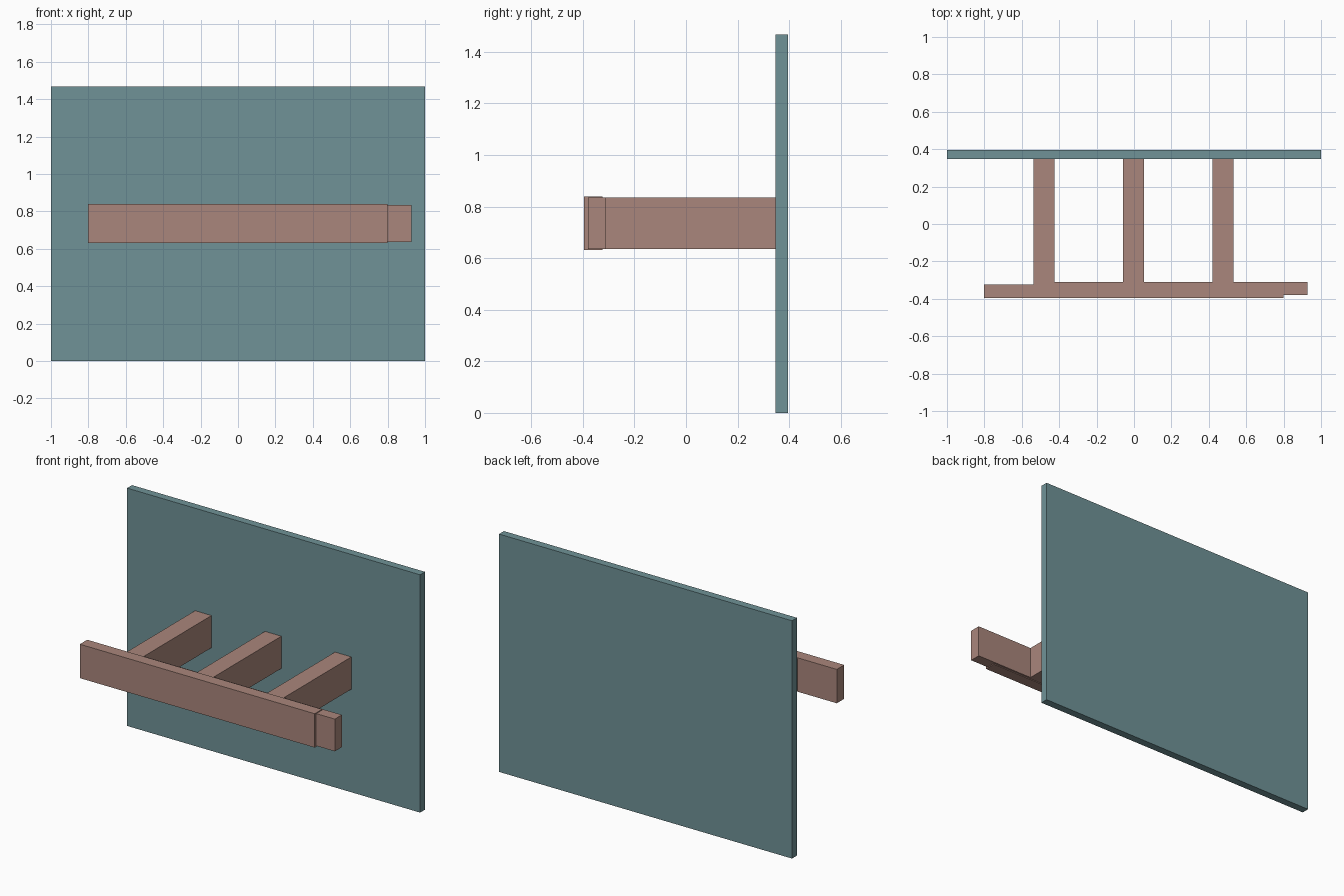
import bpy

if "Cube" in bpy.data.objects:
    bpy.data.objects.remove(bpy.data.objects["Cube"])

def material(name, color):
    m = bpy.data.materials.new(name)
    m.diffuse_color = (*color, 1)
    m.use_nodes = True
    m.node_tree.nodes["Principled BSDF"].inputs["Base Color"].default_value = m.diffuse_color
    return m

teal = material("teal", (0.16, 0.29, 0.31))
brown = material("brown", (0.40, 0.24, 0.20))

def box(name, x, y, z, mat):
    """Box spanning the given (min, max) ranges."""
    spans = (x, y, z)
    bpy.ops.mesh.primitive_cube_add(size=1, location=[(a + b) / 2 for a, b in spans])
    ob = bpy.context.object
    ob.name = name
    ob.scale = [b - a for a, b in spans]
    bpy.ops.object.transform_apply(location=False, rotation=False, scale=True)
    ob.data.materials.append(mat)
    return ob

# Upright back panel
box("back_panel", (-1, 1), (0.347, 0.395), (0, 1.467), teal)

# Front rail, with the slightly smaller inner rail sticking out to the right
box("front_rail", (-0.803, 0.8), (-0.395, -0.323), (0.631, 0.84), brown)
box("inner_rail", (-0.48, 0.927), (-0.38, -0.311), (0.636, 0.835), brown)

# Three arms joining the rails to the panel
for i, x in enumerate((-0.48, -0.003, 0.475)):
    box(f"arm_{i + 1}", (x - 0.056, x + 0.056), (-0.35, 0.347), (0.636, 0.835), brown)
